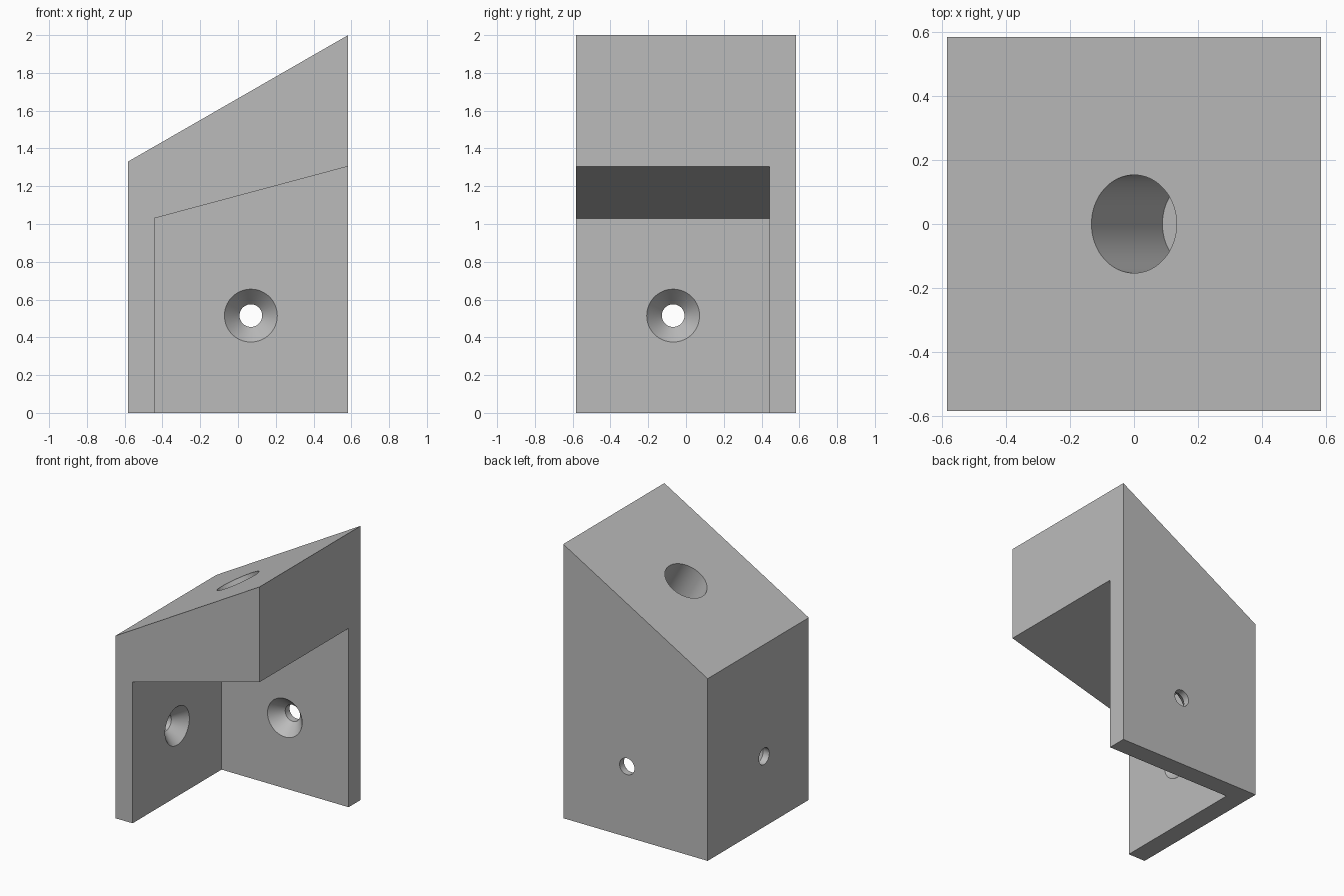
import bpy, bmesh, math
from mathutils import Vector

if "Cube" in bpy.data.objects:
    bpy.data.objects.remove(bpy.data.objects["Cube"])

H = 0.583          # half width of the block
W = 0.443          # inner face of both walls
HOLE_Z = 0.515     # height of the screw holes
OFF = 0.068        # sideways offset of the screw holes

grey = bpy.data.materials.new("plain grey")
grey.diffuse_color = (0.5, 0.5, 0.5, 1)
grey.use_nodes = True
grey.node_tree.nodes["Principled BSDF"].inputs["Base Color"].default_value = grey.diffuse_color


def make_object(name, bm):
    bmesh.ops.recalc_face_normals(bm, faces=bm.faces)
    mesh = bpy.data.meshes.new(name)
    bm.to_mesh(mesh)
    bm.free()
    mesh.materials.append(grey)
    obj = bpy.data.objects.new(name, mesh)
    bpy.context.collection.objects.link(obj)
    return obj


def prism(name, outline, y0, y1):
    """Extrude an x-z outline from y0 to y1."""
    bm = bmesh.new()
    face = bm.faces.new([bm.verts.new((x, y0, z)) for x, z in outline])
    new = bmesh.ops.extrude_face_region(bm, geom=[face])["geom"]
    bmesh.ops.translate(bm, vec=(0, y1 - y0, 0),
                        verts=[v for v in new if isinstance(v, bmesh.types.BMVert)])
    return make_object(name, bm)


def lathe(name, profile, origin, axis, n=64):
    """Closed turned solid from (radius, distance along axis) points."""
    bm = bmesh.new()
    rings = [[bm.verts.new((r * math.cos(2 * math.pi * i / n),
                            r * math.sin(2 * math.pi * i / n), d))
              for i in range(n)] for r, d in profile]
    for a, b in zip(rings, rings[1:]):
        for i in range(n):
            j = (i + 1) % n
            bm.faces.new((a[i], a[j], b[j], b[i]))
    bm.faces.new(rings[0])
    bm.faces.new(rings[-1])
    obj = make_object(name, bm)
    obj.location = origin
    obj.rotation_euler = Vector(axis).to_track_quat('Z', 'Y').to_euler()
    return obj


# Block with sloping top
bracket = prism("corner_bracket", [(-H, 0), (H, 0), (H, 2), (-H, 1.33)], -H, H)

# Open corner below the sloping underside
slope = (1.305 - 1.03) / (H + W)
cavity = prism("cavity_cutter",
               [(-W, -0.3), (1, -0.3), (1, 1.03 + slope * (1 + W)), (-W, 1.03)], -1, W)

# Countersunk screw holes through both walls
k = (0.14 - 0.06) / 0.09
screw = [(0.14 + 0.02 * k, -0.02), (0.06, 0.09), (0.06, 0.3)]
back_hole = lathe("back_hole_cutter", screw, (OFF, W, HOLE_Z), (0, 1, 0))
side_hole = lathe("side_hole_cutter", screw, (-W, -OFF, HOLE_Z), (-1, 0, 0))

# Blind socket drilled square to the sloping top
down = Vector((2 - 1.33, 0, -2 * H)).normalized()
socket = lathe("socket_cutter", [(0.153, -0.3), (0.153, 0.444)], (0, 0, 1.665), down)

cutters = [cavity, back_hole, side_hole, socket]
for c in cutters:
    c.hide_render = True
    mod = bracket.modifiers.new(c.name, 'BOOLEAN')
    mod.operation = 'DIFFERENCE'
    mod.solver = 'EXACT'
    mod.object = c

# Bake the cuts and remove the cutters
bpy.context.view_layer.update()
dg = bpy.context.evaluated_depsgraph_get()
result = bpy.data.meshes.new_from_object(bracket.evaluated_get(dg))
bracket.modifiers.clear()
bracket.data = result
result.materials.clear()
result.materials.append(grey)
for c in cutters:
    bpy.data.objects.remove(c)

bpy.context.view_layer.objects.active = bracket
bracket.select_set(True)
bpy.ops.object.shade_smooth_by_angle(angle=math.radians(20))
